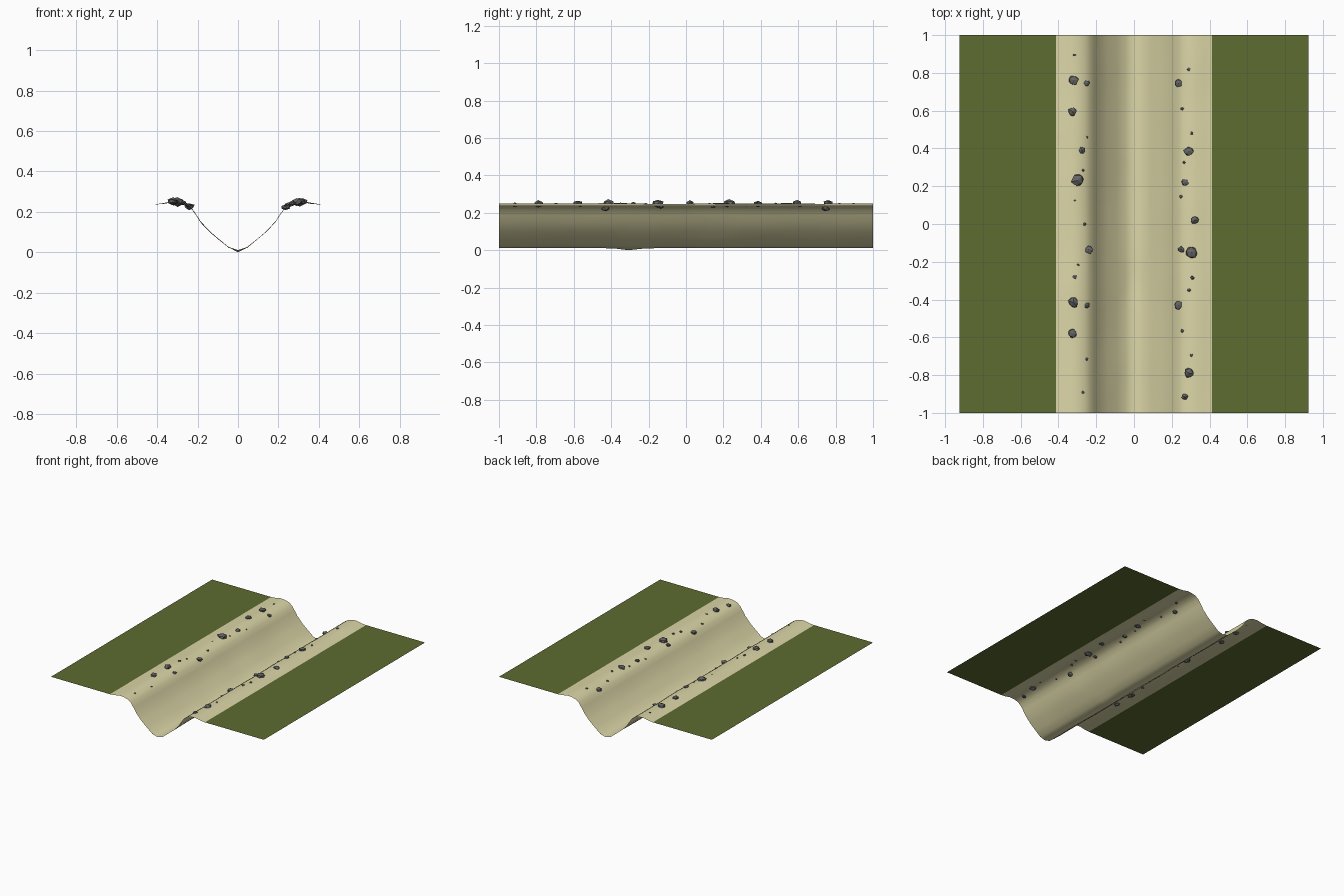
import bpy, bmesh, math, random
from mathutils import Vector, noise

if "Cube" in bpy.data.objects:
    bpy.data.objects.remove(bpy.data.objects["Cube"])

random.seed(4)
GRASS_Z = 0.237


def material(name, rgb):
    m = bpy.data.materials.new(name)
    m.diffuse_color = (*rgb, 1)
    m.use_nodes = True
    m.node_tree.nodes["Principled BSDF"].inputs["Base Color"].default_value = m.diffuse_color
    return m


def make_object(name, bm, mat, smooth=False):
    bmesh.ops.recalc_face_normals(bm, faces=bm.faces)
    me = bpy.data.meshes.new(name)
    bm.to_mesh(me)
    bm.free()
    for p in me.polygons:
        p.use_smooth = smooth
    me.materials.append(mat)
    ob = bpy.data.objects.new(name, me)
    bpy.context.collection.objects.link(ob)
    return ob


grass = material("grass", (0.11, 0.15, 0.03))
sand = material("sand", (0.72, 0.68, 0.39))
stone = material("stone", (0.13, 0.13, 0.135))

# Half cross-section of the ditch: (distance from centre, height)
HALF = [(0, 0.010), (0.045, 0.024), (0.09, 0.06), (0.14, 0.102), (0.185, 0.15),
        (0.208, 0.186), (0.232, 0.219), (0.26, 0.238), (0.295, 0.247),
        (0.33, 0.249), (0.37, 0.241), (0.413, GRASS_Z)]


def height(x):
    x = abs(x)
    for (x0, z0), (x1, z1) in zip(HALF, HALF[1:]):
        if x <= x1:
            return z0 + (z1 - z0) * (x - x0) / (x1 - x0)
    return GRASS_Z


# Ditch bed, swept along y with slight unevenness
profile = [(-x, z) for x, z in reversed(HALF[1:])] + HALF
bm = bmesh.new()
rows = []
N = 26
for j in range(N + 1):
    y = -1 + 2 * j / N
    fade = min(1, (1 - abs(y)) * 5)
    row = []
    for i, (x, z) in enumerate(profile):
        if 0 < i < len(profile) - 1:
            z += 0.005 * fade * noise.noise(Vector((x * 6, y * 4, 1.7)))
        if x == 0:
            z = 0.011 - 0.011 * math.exp(-((y + 0.3) / 0.06) ** 2)
        row.append(bm.verts.new((x, y, z)))
    rows.append(row)
for a, b in zip(rows, rows[1:]):
    for i in range(len(profile) - 1):
        bm.faces.new((a[i], a[i + 1], b[i + 1], b[i]))
bed = make_object("ditch_bed", bm, sand, True)
if bed.data.polygons[0].normal.z < 0:
    bed.data.flip_normals()

# Flat grass strips on both sides
for side, label in ((-1, "left"), (1, "right")):
    bm = bmesh.new()
    xs = sorted((side * 0.413, side * 0.925))
    bm.faces.new([bm.verts.new((x, y, GRASS_Z)) for x, y in
                  ((xs[0], -1), (xs[1], -1), (xs[1], 1), (xs[0], 1))])
    make_object("grass_" + label, bm, grass)

# Stones along each bank: (x, y, radius)
LEFT = [(-.32, .76, .028), (-.25, .745, .016), (-.325, .595, .024), (-.25, .46, .008),
        (-.27, .285, .008), (-.275, .39, .02), (-.3, .23, .034), (-.315, .125, .007),
        (-.26, 0, .01), (-.24, -.135, .024), (-.295, -.215, .007), (-.315, -.28, .012)]
RIGHT = [(.235, .745, .023), (.255, .61, .009), (.305, .48, .009), (.29, .385, .027),
         (.27, .22, .018), (.29, .82, .01), (.265, .325, .008), (.25, .145, .01),
         (.32, .02, .022), (.25, -.135, .019), (.305, -.15, .032), (.31, -.285, .011),
         (.29, -.35, .011)]
PERIOD = 1.175
again = [(x, y - PERIOD, r) for x, y, r in LEFT[:5] + RIGHT[:4]]
again += [(.27, -.915, .018), (-.315, .895, .007)]


def stones(name, spots):
    bm = bmesh.new()
    for x, y, r in spots:
        made = bmesh.ops.create_icosphere(bm, subdivisions=1, radius=r)["verts"]
        turn = random.uniform(0, math.tau)
        c, s = math.cos(turn), math.sin(turn)
        for v in made:
            p = v.co * random.uniform(0.85, 1.2)
            v.co = (x + p.x * c - p.y * s, y + p.x * s + p.y * c,
                    height(x) + 0.1 * r + p.z * 0.65)
    make_object(name, bm, stone)


stones("stones_left", LEFT + [p for p in again if p[0] < 0])
stones("stones_right", RIGHT + [p for p in again if p[0] > 0])
